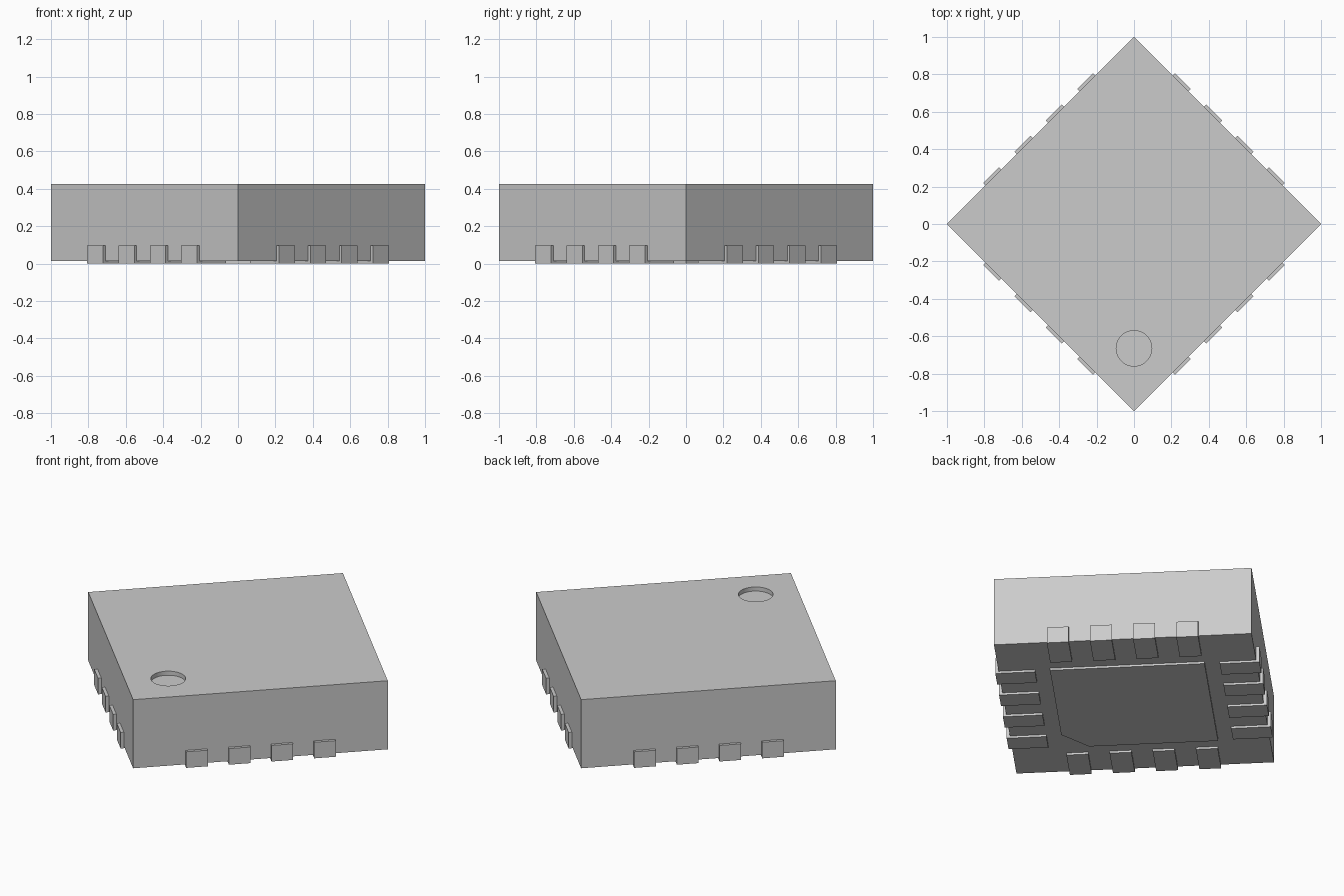
import bpy, bmesh, math
from mathutils import Matrix, Vector

cube = bpy.data.objects.get("Cube")
if cube:
    bpy.data.objects.remove(cube)

HALF = math.sqrt(0.5)          # half the package side
BOTTOM, TOP = 0.013, 0.427
TURN = Matrix.Rotation(math.radians(45), 4, 'Z')

grey = bpy.data.materials.new("plain_grey")
grey.use_nodes = True
colour = (0.6, 0.6, 0.6, 1)
grey.diffuse_color = colour
grey.node_tree.nodes["Principled BSDF"].inputs["Base Color"].default_value = colour


def prism(name, outline, z0, z1, turn=TURN):
    """Extrude a flat outline from z0 up to z1."""
    bm = bmesh.new()
    face = bm.faces.new([bm.verts.new((x, y, z0)) for x, y in outline])
    up = bmesh.ops.extrude_face_region(bm, geom=[face])["geom"]
    bmesh.ops.translate(bm, vec=(0, 0, z1 - z0),
                        verts=[v for v in up if isinstance(v, bmesh.types.BMVert)])
    bmesh.ops.recalc_face_normals(bm, faces=bm.faces)
    bm.transform(turn)
    mesh = bpy.data.meshes.new(name)
    bm.to_mesh(mesh)
    bm.free()
    mesh.materials.append(grey)
    obj = bpy.data.objects.new(name, mesh)
    bpy.context.collection.objects.link(obj)
    return obj


def rectangle(x0, x1, y0, y1):
    return [(x0, y0), (x1, y0), (x1, y1), (x0, y1)]


# Package body with a shallow round marker recess
body = prism("package_body", rectangle(-HALF, HALF, -HALF, HALF), BOTTOM, TOP)
steps = 48
ring = [(0.095 * math.cos(math.tau * i / steps),
         0.095 * math.sin(math.tau * i / steps) - 0.665) for i in range(steps)]
cutter = prism("marker_cutter", ring, TOP - 0.025, TOP + 0.1, Matrix.Identity(4))
cutter.hide_render = True
cut = body.modifiers.new("marker_recess", 'BOOLEAN')
cut.operation = 'DIFFERENCE'
cut.solver = 'EXACT'
cut.object = cutter
bpy.context.view_layer.objects.active = body
bpy.ops.object.select_all(action='DESELECT')
body.select_set(True)
bpy.ops.object.modifier_apply(modifier=cut.name)
bpy.data.objects.remove(cutter)
bpy.ops.object.shade_smooth_by_angle(angle=math.radians(30))

# Central pad underneath, one corner clipped beside the marker
h, clip = 0.6 * HALF, 0.14
prism("centre_pad", [(-h + clip, -h), (h, -h), (h, h), (-h, h), (-h, -h + clip)],
      0, BOTTOM + 0.01)

# Four contacts on each side, wrapping from underneath up the wall
for side, label in enumerate(("front_left", "back_left", "back_right", "front_right")):
    spin = TURN @ Matrix.Rotation(math.radians(90 * side), 4, 'Z')
    for i in range(4):
        x = (i - 1.5) * 0.237
        prism(f"contact_{label}_{i + 1}",
              rectangle(x - 0.06, x + 0.06, -HALF - 0.018, -HALF + 0.2), 0, 0.097, spin)
